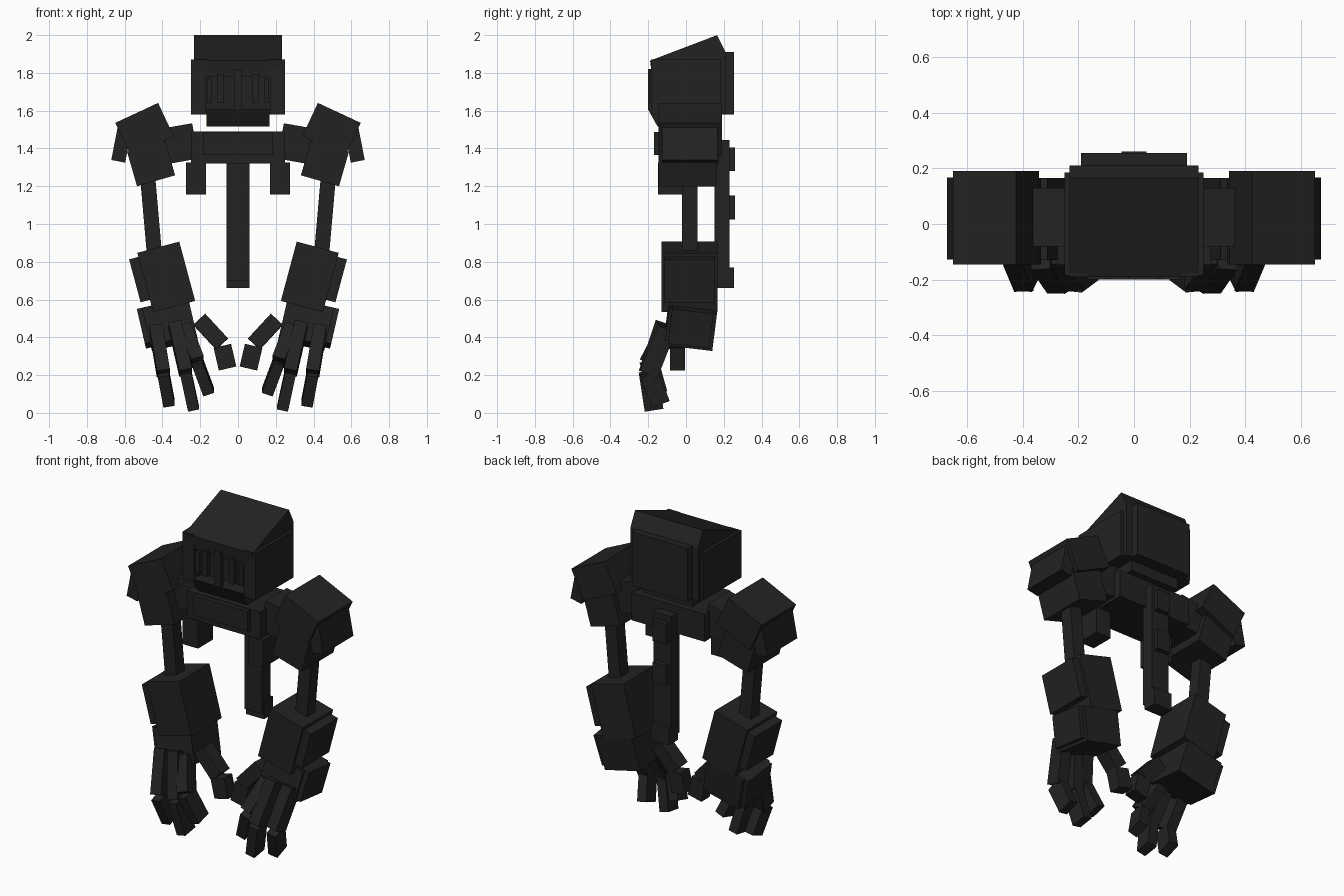
import bpy, bmesh
from math import radians
from mathutils import Matrix, Vector, Euler

if "Cube" in bpy.data.objects:
    bpy.data.objects.remove(bpy.data.objects["Cube"])

mat = bpy.data.materials.new("charcoal")
mat.diffuse_color = (0.0165, 0.0165, 0.0168, 1)
mat.use_nodes = True
mat.node_tree.nodes["Principled BSDF"].inputs["Base Color"].default_value = mat.diffuse_color


def finish(name, bm, mirror):
    bmesh.ops.recalc_face_normals(bm, faces=bm.faces)
    me = bpy.data.meshes.new(name)
    bm.to_mesh(me)
    bm.free()
    me.materials.append(mat)
    ob = bpy.data.objects.new(name, me)
    bpy.context.collection.objects.link(ob)
    if mirror:
        ob.modifiers.new("mirror", 'MIRROR').use_clip = False
    return ob


def box(name, centre, size, tilt=0, pitch=0, mirror=False):
    """Box turned about y (tilt) and x (pitch), in degrees."""
    rot = Euler((radians(pitch), radians(tilt), 0)).to_matrix().to_4x4()
    bm = bmesh.new()
    bmesh.ops.create_cube(bm, size=1, matrix=Matrix.Translation(centre) @ rot
                          @ Matrix.Diagonal((*size, 1)))
    return finish(name, bm, mirror)


def span(name, x, y, z, mirror=False):
    """Upright box given by its limits."""
    lim = (x, y, z)
    return box(name, [(a + b) / 2 for a, b in lim], [b - a for a, b in lim], mirror=mirror)


def limb(name, p, q, width, depth):
    """Mirrored box running from p to q."""
    p, q = Vector(p), Vector(q)
    zx = (p - q).normalized()
    yx = zx.cross(Vector((1, 0, 0))).normalized()
    xx = yx.cross(zx)
    rot = Matrix((xx, yx, zx)).transposed().to_4x4()
    bm = bmesh.new()
    bmesh.ops.create_cube(bm, size=1, matrix=Matrix.Translation((p + q) / 2) @ rot
                          @ Matrix.Diagonal((width, depth, (p - q).length, 1)))
    return finish(name, bm, True)


def prism(name, profile, half):
    """Side profile (y, z) extruded across x."""
    bm = bmesh.new()
    f = bm.faces.new([bm.verts.new((-half, y, z)) for y, z in profile])
    r = bmesh.ops.extrude_face_region(bm, geom=[f])
    bmesh.ops.translate(bm, vec=(2 * half, 0, 0),
                        verts=[v for v in r["geom"] if isinstance(v, bmesh.types.BMVert)])
    return finish(name, bm, False)


# Head: sloped skull with recessed mouth, cheeks, back plate, jaw
prism("skull", [(-.19, 1.865), (.165, 2), (.21, 1.91), (.21, 1.58), (-.11, 1.58),
                (-.11, 1.78), (-.18, 1.78)], .232)
span("cheek", (.17, .25), (-.185, .185), (1.58, 1.87), True)
span("head_back_plate", (-.19, .19), (.2, .255), (1.58, 1.91))
prism("jaw", [(-.2, 1.605), (-.15, 1.515), (.18, 1.515), (.18, 1.6)], .168)

# Mouth bars
span("middle_bar", (-.02, .02), (-.2, -.17), (1.605, 1.82))
span("inner_bar", (.075, .108), (-.195, -.16), (1.64, 1.795), True)
span("outer_bar", (.138, .165), (-.185, -.15), (1.64, 1.77), True)

# Torso
span("chest", (-.25, .25), (-.14, .175), (1.32, 1.49))
span("chest_plate", (-.185, .185), (-.17, -.13), (1.365, 1.487))
span("chest_block", (.17, .275), (-.147, 0), (1.155, 1.325), True)
box("collar", (.31, .025, 1.425), (.17, .21, .19), 10, mirror=True)

# Spine with raised vertebrae
span("spine", (-.06, .06), (.15, .23), (.7, 1.445))
for i, (z0, z1) in enumerate([(1.28, 1.405), (1.025, 1.15)]):
    span(f"vertebra_{i + 1}", (-.045, .045), (.22, .26), (z0, z1))
span("tail_block", (-.062, .062), (.165, .253), (.662, .77))

# Arms
box("shoulder_pad", (.495, .023, 1.50), (.25, .335, .195), 25, mirror=True)
box("shoulder_outer_plate", (.615, .02, 1.43), (.075, .295, .2), -11, mirror=True)
box("upper_arm_block", (.46, .01, 1.32), (.21, .31, .19), 16, mirror=True)
box("arm_rod", (.46, .02, 1.04), (.08, .08, .5), 5, mirror=True)
box("forearm", (.38, .018, .72), (.23, .295, .325), 15, mirror=True)
box("forearm_outer_plate", (.505, .018, .71), (.085, .265, .235), 15, mirror=True)

# Hands
box("palm", (.36, .025, .47), (.25, .255, .205), 13, -7, True)
box("hand_outer_plate", (.47, .025, .455), (.085, .22, .19), 13, -7, True)

# Fingers: knuckle, joint and tip of each
fingers = {
    "inner": ((.285, -.10, .45), (.215, -.195, .27), (.155, -.15, .11)),
    "middle": ((.335, -.115, .47), (.277, -.20, .215), (.235, -.17, .02)),
    "outer": ((.435, -.10, .45), (.395, -.195, .21), (.365, -.135, .05)),
}
for name, (a, b, c) in fingers.items():
    limb(name + "_finger_base", a, b, .07, .10)
    limb(name + "_finger_tip", b, c, .06, .10)
limb("thumb_base", (.205, -.045, .495), (.085, -.05, .365), .085, .09)
limb("thumb_tip", (.083, -.045, .355), (.055, -.045, .235), .095, .08)
